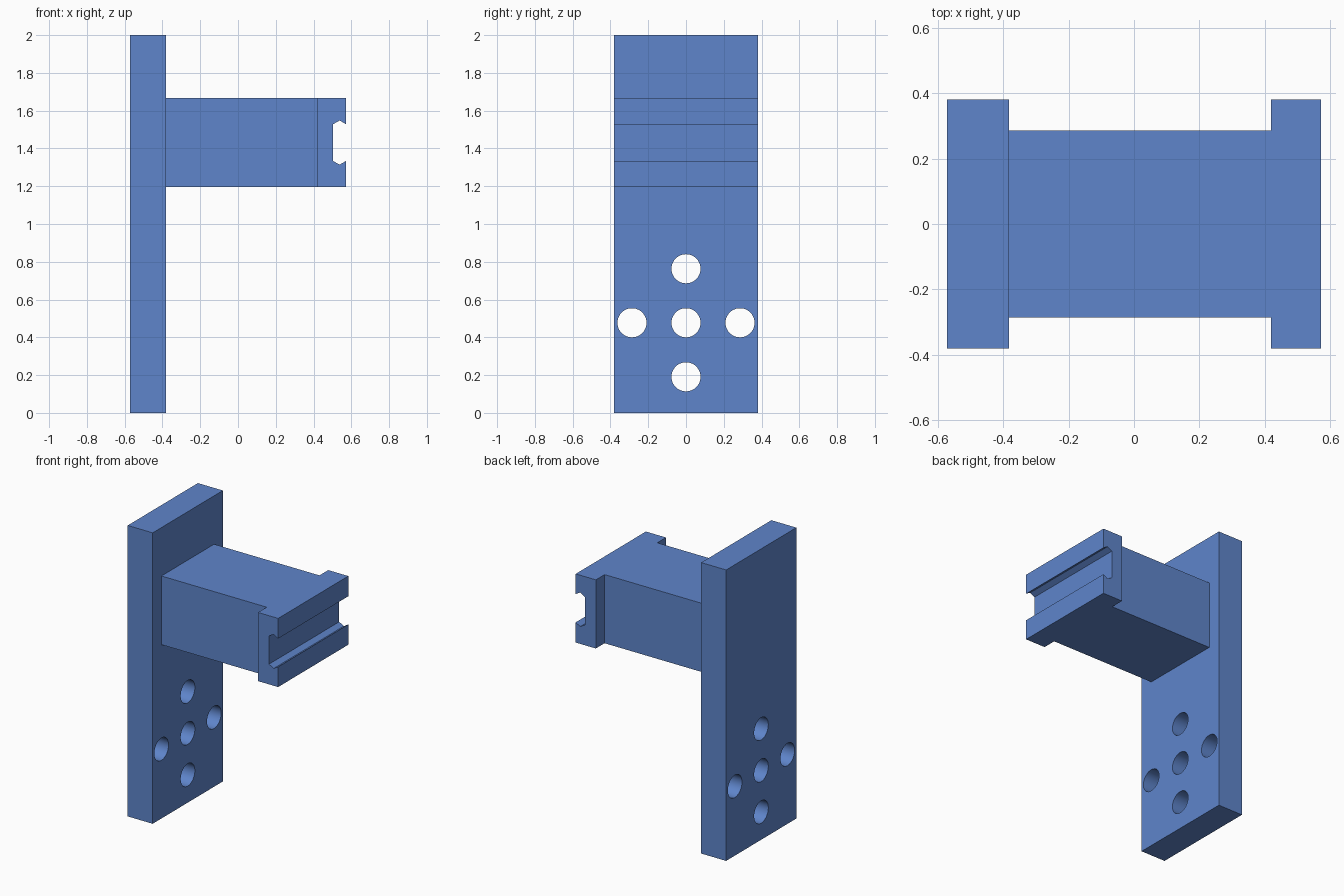
import bpy
import bmesh
from mathutils import Matrix, Vector

cube = bpy.data.objects.get("Cube")
if cube:
    bpy.data.objects.remove(cube, do_unlink=True)

blue = bpy.data.materials.new("steel_blue")
blue.use_nodes = True
colour = (0.114, 0.235, 0.597, 1)
blue.diffuse_color = colour
blue.node_tree.nodes["Principled BSDF"].inputs["Base Color"].default_value = colour


def add_object(name, bm):
    bmesh.ops.recalc_face_normals(bm, faces=bm.faces)
    mesh = bpy.data.meshes.new(name)
    bm.to_mesh(mesh)
    bm.free()
    mesh.materials.append(blue)
    obj = bpy.data.objects.new(name, mesh)
    bpy.context.collection.objects.link(obj)
    return obj


def prism(name, outline, sweep):
    """Extrude a closed planar outline along the sweep vector."""
    bm = bmesh.new()
    face = bm.faces.new([bm.verts.new(p) for p in outline])
    new = bmesh.ops.extrude_face_region(bm, geom=[face])["geom"]
    verts = [v for v in new if isinstance(v, bmesh.types.BMVert)]
    bmesh.ops.translate(bm, verts=verts, vec=Vector(sweep))
    return add_object(name, bm)


def cut(target, cutter):
    """Subtract the cutter, apply the result and drop the cutter."""
    cutter.hide_render = True
    mod = target.modifiers.new("cut", "BOOLEAN")
    mod.operation = "DIFFERENCE"
    mod.solver = "EXACT"
    mod.object = cutter
    bpy.ops.object.select_all(action="DESELECT")
    bpy.context.view_layer.objects.active = target
    target.select_set(True)
    bpy.ops.object.modifier_apply(modifier=mod.name)
    bpy.data.objects.remove(cutter, do_unlink=True)


LEFT, PLATE, STEP, END = -0.572, -0.382, 0.419, 0.572
WIDE, NARROW = 0.381, 0.286
BOTTOM, TOP = 1.195, 1.667

# Upright mounting plate
plate = prism("mounting_plate",
              [(LEFT, -WIDE, 0), (PLATE, -WIDE, 0), (PLATE, WIDE, 0), (LEFT, WIDE, 0)],
              (0, 0, 2))

# Cross pattern of five bolt holes
pitch, middle = 0.286, 0.477
bm = bmesh.new()
for y, z in [(0, 0), (1, 0), (-1, 0), (0, 1), (0, -1)]:
    place = Matrix.Translation(((LEFT + PLATE) / 2, y * pitch, middle + z * pitch))
    bmesh.ops.create_cone(bm, cap_ends=True, segments=48, radius1=0.077, radius2=0.077,
                          depth=0.4, matrix=place @ Matrix.Rotation(1.570796, 4, "Y"))
cut(plate, add_object("bolt_hole_cutter", bm))
bpy.ops.object.shade_smooth_by_angle()

# Arm with a wider head, one T-shaped plan outline
half = [(PLATE, NARROW), (STEP, NARROW), (STEP, WIDE), (END, WIDE)]
outline = [(x, -y, BOTTOM) for x, y in half] + [(x, y, BOTTOM) for x, y in reversed(half)]
arm = prism("arm_and_head", outline, (0, 0, TOP - BOTTOM))

# Undercut slot across the end of the head
centre = (BOTTOM + TOP) / 2
side = [(0.65, 0.097), (END, 0.097), (0.538, 0.117), (0.503, 0.097)]
slot = [(x, -0.5, centre + h) for x, h in side] + [(x, -0.5, centre - h) for x, h in reversed(side)]
cut(arm, prism("slot_cutter", slot, (0, 1, 0)))
